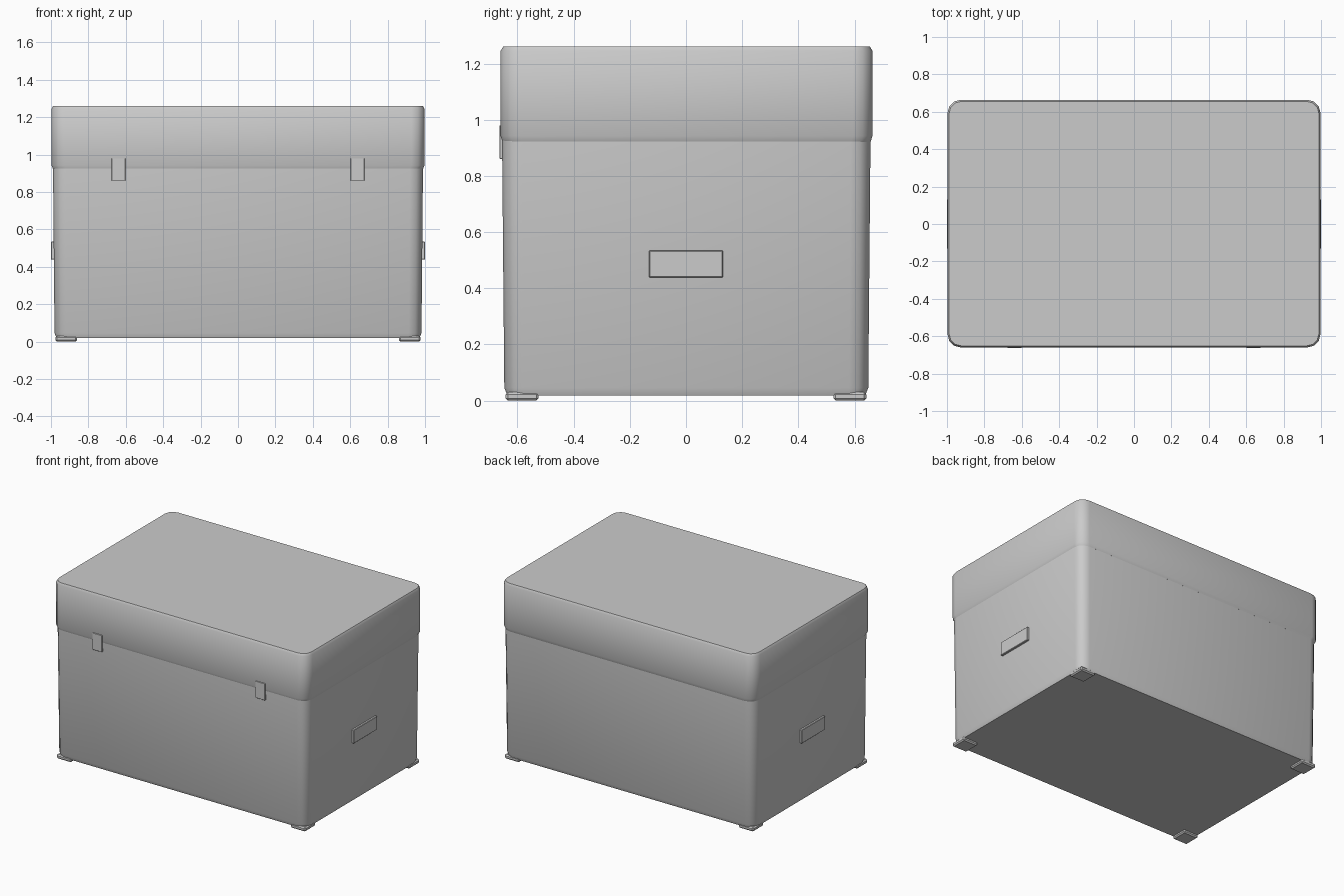
import bpy, bmesh, math

if "Cube" in bpy.data.objects:
    bpy.data.objects.remove(bpy.data.objects["Cube"])


def finish(name, bm):
    bmesh.ops.recalc_face_normals(bm, faces=bm.faces)
    me = bpy.data.meshes.new(name)
    bm.to_mesh(me)
    bm.free()
    ob = bpy.data.objects.new(name, me)
    bpy.context.collection.objects.link(ob)
    bpy.context.view_layer.objects.active = ob
    ob.select_set(True)
    bpy.ops.object.shade_smooth_by_angle(angle=math.radians(35))
    ob.select_set(False)
    return ob


def rounded_stack(name, rings, cy=0.0, seg=3):
    """Loft rounded rectangles; each ring is (z, half x, half y, radius)."""
    bm = bmesh.new()
    loops = []
    for z, hx, hy, r in rings:
        loop = []
        for q, (sx, sy) in enumerate(((1, 1), (-1, 1), (-1, -1), (1, -1))):
            for i in range(seg + 1):
                a = math.pi / 2 * (q + i / seg)
                loop.append(bm.verts.new((sx * (hx - r) + r * math.cos(a),
                                          cy + sy * (hy - r) + r * math.sin(a), z)))
        loops.append(loop)
    for a, b in zip(loops, loops[1:]):
        for i in range(len(a)):
            j = (i + 1) % len(a)
            bm.faces.new((a[i], a[j], b[j], b[i]))
    bm.faces.new(loops[0])
    bm.faces.new(loops[-1])
    return finish(name, bm)


def box(name, lo, hi, bevel=0.0):
    bm = bmesh.new()
    bmesh.ops.create_cube(bm, size=1)
    for v in bm.verts:
        v.co = [(a + b) / 2 + c * (b - a) for a, b, c in zip(lo, hi, v.co)]
    if bevel:
        bmesh.ops.bevel(bm, geom=bm.edges[:], offset=bevel, segments=1, affect='EDGES')
    return finish(name, bm)


# tapered tub with a chamfered bottom edge
rounded_stack("body", [(0.018, 0.970, 0.637, 0.058), (0.045, 0.981, 0.648, 0.068),
                       (0.93, 0.989, 0.656, 0.07)], cy=0.001)

# overhanging lid with a slight lip and chamfered top edge
rounded_stack("lid", [(0.92, 0.988, 0.655, 0.07), (0.942, 0.997, 0.662, 0.07),
                      (1.245, 0.997, 0.662, 0.07), (1.26, 0.988, 0.653, 0.062)], cy=0.002)

# side handles and front latches
for s, side in ((-1, "left"), (1, "right")):
    x0, x1 = sorted((s * 0.96, s * 1.0))
    box(side + "_handle", (x0, -0.132, 0.438), (x1, 0.132, 0.534), 0.003)
    cx = s * 0.639
    box(side + "_latch", (cx - 0.037, -0.664, 0.86), (cx + 0.037, -0.63, 0.98), 0.002)

# four corner feet
for sx, side in ((-1, "left"), (1, "right")):
    for sy, end in ((-1, "front"), (1, "back")):
        x0, x1 = sorted((sx * 0.86, sx * 0.976))
        y0, y1 = sorted((sy * 0.525, sy * 0.642))
        box(f"{end}_{side}_foot", (x0, y0, 0.0), (x1, y1, 0.03), 0.008)
